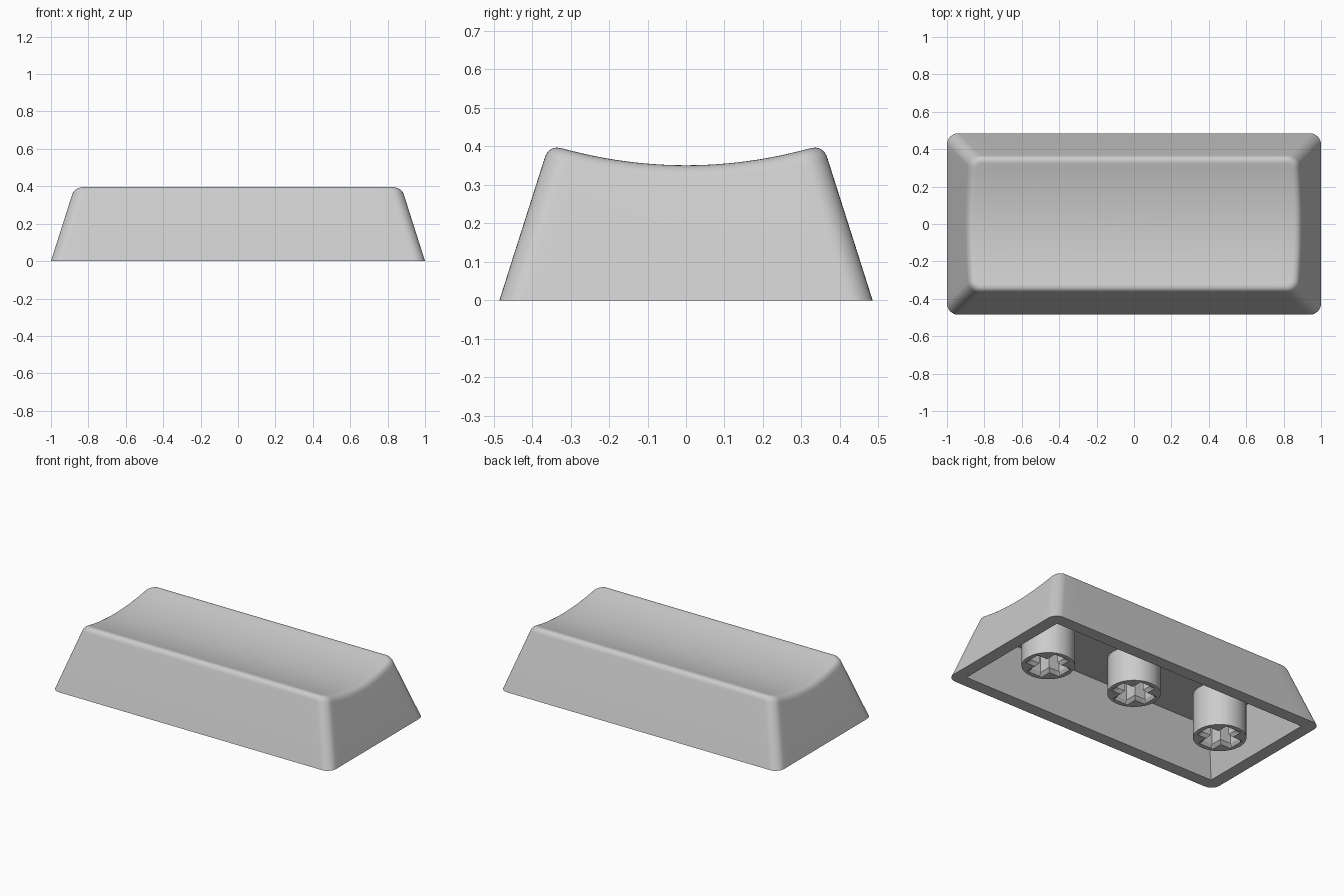
import bpy, bmesh, math
from mathutils import Vector

if "Cube" in bpy.data.objects:
    bpy.data.objects.remove(bpy.data.objects["Cube"])

HX, HY, R = 1.0, 0.485, 0.06      # base half sizes, corner radius
TAPER, WALL, CEIL = 0.318, 0.08, 0.28
FILLET = 0.036

grey = bpy.data.materials.new("light grey plastic")
grey.diffuse_color = (0.604, 0.604, 0.604, 1)
grey.use_nodes = True
grey.node_tree.nodes["Principled BSDF"].inputs["Base Color"].default_value = grey.diffuse_color


def dish(y):
    """Height of the scooped top, a cylinder along x."""
    return 0.351 + 1.2 - math.sqrt(1.2 ** 2 - y * y)


def finish(bm, name):
    bmesh.ops.remove_doubles(bm, verts=bm.verts, dist=1e-5)
    bmesh.ops.recalc_face_normals(bm, faces=bm.faces)
    me = bpy.data.meshes.new(name)
    bm.to_mesh(me)
    bm.free()
    me.materials.append(grey)
    me.shade_smooth()
    me.set_sharp_from_angle(angle=math.radians(30))
    ob = bpy.data.objects.new(name, me)
    bpy.context.collection.objects.link(ob)
    return ob


def bridge(bm, a, b):
    n = len(a)
    for i in range(n):
        j = (i + 1) % n
        bm.faces.new((a[i], a[j], b[j], b[i]))


def outline():
    """Columns (u, v, normal) round a rectangle: corner arcs and side runs."""
    corners = [(1, 1), (-1, 1), (-1, -1), (1, -1)]
    cols = []
    for k, (u, v) in enumerate(corners):
        for s in range(9):
            a = math.radians(90 * k + 90 * s / 8)
            cols.append((u, v, Vector((math.cos(a), math.sin(a), 0))))
        u2, v2 = corners[(k + 1) % 4]
        runs = 20
        for s in range(1, runs):
            t = s / runs
            cols.append((u + (u2 - u) * t, v + (v2 - v) * t, cols[-1][2]))
    return cols


def wall_point(col, z, inset=0.0, r=R):
    u, v, n = col
    d = r + inset + TAPER * z
    return Vector((u * (HX - d), v * (HY - d), z)) + n * r


def make_shell():
    bm = bmesh.new()
    cols = outline()
    ring = lambda pts: [bm.verts.new(p) for p in pts]

    # Columns of points: base, then a rounded upper edge that follows the scoop
    columns = []
    for c in cols:
        z = 0.4
        for _ in range(12):
            z = dish(wall_point(c, z).y)
        edge = wall_point(c, z)
        low = wall_point(c, z - FILLET)
        top = edge - c[2] * FILLET
        top.z = dish(top.y)
        pts = [wall_point(c, 0)]
        for s in range(9):
            t = s / 8
            pts.append(low * (1 - t) ** 2 + edge * 2 * t * (1 - t) + top * t * t)
        columns.append(pts)
    rings = [ring(level) for level in zip(*columns)]

    # Scooped top surface
    tops = [c[-1] for c in columns]
    for k in range(9, 0, -1):
        f = k / 10
        rings.append(ring([Vector((p.x * f, p.y * f, dish(p.y * f))) for p in tops]))
    for a, b in zip(rings, rings[1:]):
        bridge(bm, a, b)
    centre = bm.verts.new((0, 0, dish(0)))
    last = rings[-1]
    for i in range(len(last)):
        bm.faces.new((last[i], last[(i + 1) % len(last)], centre))

    # Bottom rim, square-cornered cavity and its ceiling
    rim = ring([wall_point(c, 0, WALL, 0) for c in cols])
    ceiling = ring([wall_point(c, CEIL, WALL, 0) for c in cols])
    bridge(bm, rings[0], rim)
    bridge(bm, rim, ceiling)
    bm.faces.new(ceiling)
    return finish(bm, "cap_shell")


def make_stem(name, x, z0):
    """Round post with a stepped cross-shaped socket in its lower end."""
    rad = 0.154
    mouth, inner = (0.125, 0.055), (0.112, 0.037)   # arm length, half width
    angles = {round(math.tau * i / 48, 5) for i in range(48)}
    for q in range(4):
        for arm, half in (mouth, inner):
            step = math.atan2(half, arm)
            for a in (step, math.pi / 4, math.pi / 2 - step):
                angles.add(round(q * math.pi / 2 + a, 5))
    angles = sorted(angles)

    def cross(size):
        def radius(a):
            c, s = abs(math.cos(a)), abs(math.sin(a))
            return min(size[0] / max(c, s), size[1] / max(min(c, s), 1e-6))
        return radius

    bm = bmesh.new()

    def ring(radius, z):
        return [bm.verts.new((x + radius(a) * math.cos(a), radius(a) * math.sin(a), z))
                for a in angles]

    rings = [ring(lambda a: rad, CEIL), ring(lambda a: rad, z0),
             ring(cross(mouth), z0), ring(cross(inner), z0 + 0.02),
             ring(cross(inner), CEIL)]
    for a, b in zip(rings, rings[1:]):
        bridge(bm, a, b)
    bm.faces.new(rings[-1])
    return finish(bm, name)


make_shell()
for name, x, z0 in (("left_stem", -0.645, 0.0), ("middle_stem", 0.0, 0.055),
                    ("right_stem", 0.645, 0.0)):
    make_stem(name, x, z0)
